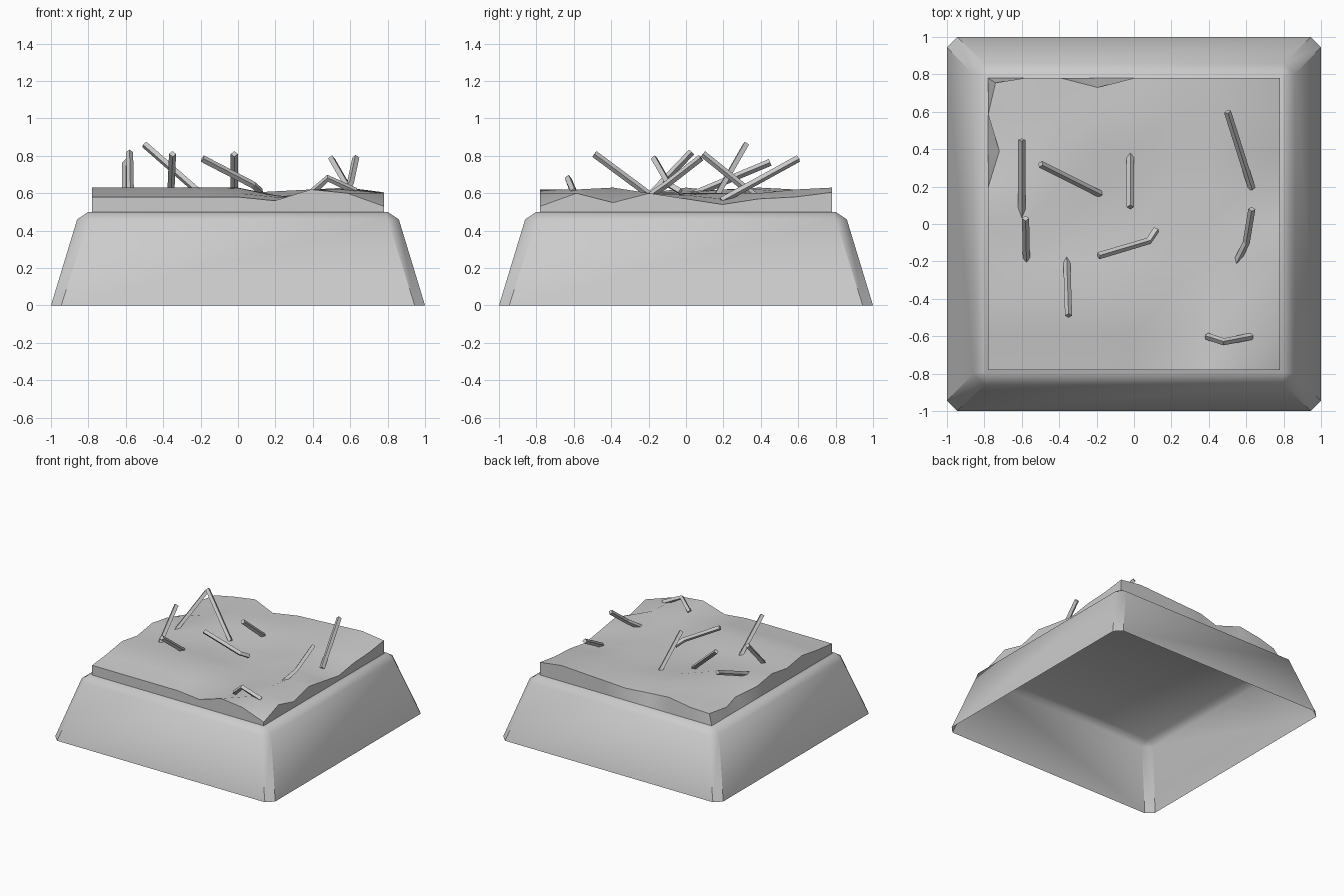
import bpy, bmesh

if "Cube" in bpy.data.objects:
    bpy.data.objects.remove(bpy.data.objects["Cube"])


def finish(name, bm, angle):
    bmesh.ops.recalc_face_normals(bm, faces=bm.faces)
    me = bpy.data.meshes.new(name)
    bm.to_mesh(me)
    bm.free()
    ob = bpy.data.objects.new(name, me)
    bpy.context.collection.objects.link(ob)
    bpy.ops.object.select_all(action='DESELECT')
    ob.select_set(True)
    bpy.context.view_layer.objects.active = ob
    bpy.ops.object.shade_smooth_by_angle(angle=angle)
    return ob


# Tapered base shell, chamfered corners, open underneath
bm = bmesh.new()
rings = []
for half, cut, z in ((1, .055, 0), (.86, .06, .46), (.80, .006, .5)):
    a, b = half, half - cut
    pts = ((b, -a), (a, -b), (a, b), (b, a), (-b, a), (-a, b), (-a, -b), (-b, -a))
    rings.append([bm.verts.new((x, y, z)) for x, y in pts])
for lo, hi in zip(rings, rings[1:]):
    for i in range(8):
        j = (i + 1) % 8
        bm.faces.new((lo[i], lo[j], hi[j], hi[i]))
bm.faces.new(rings[-1])
finish("plinth", bm, .7)

# Uneven ground: heights in hundredths, rows from front to back
heights = (
    (58, 58, 58, 58, 58, 56, 62, 60, 53),
    (60, 60, 60, 60, 60, 58, 58, 62, 60),
    (63, 63, 63, 63, 63, 59, 57, 63, 55),
    (60, 60, 60, 60, 59, 57, 57, 60, 60),
    (63, 61, 60, 60, 58, 57, 60, 59, 57),
    (60, 61, 62, 58, 57, 58, 60, 57, 54),
    (57, 60, 63, 62, 60, 58, 60, 60, 57),
    (58, 60, 62, 61, 60, 61, 61, 62, 58),
    (58, 60, 63, 59, 60, 61, 62, 63, 60.5),
)
nudged = {(0, 8): (.04, -.025), (3, 8): (0, -.05), (0, 6): (.06, 0)}
bm = bmesh.new()
grid = []
for j, row in enumerate(heights):
    line = []
    for i, h in enumerate(row):
        dx, dy = nudged.get((i, j), (0, 0))
        line.append(bm.verts.new((-.78 + .195 * i + dx, -.78 + .195 * j + dy, h / 100)))
    grid.append(line)
for j in range(8):
    for i in range(8):
        bm.faces.new((grid[j][i], grid[j][i + 1], grid[j + 1][i + 1], grid[j + 1][i]))
# Skirt down to the plinth
border = ([(i, 0) for i in range(8)] + [(8, i) for i in range(8)]
          + [(8 - i, 8) for i in range(8)] + [(0, 8 - i) for i in range(8)])
foot = [bm.verts.new((-.78 + .195 * i, -.78 + .195 * j, .5)) for i, j in border]
for k, (i, j) in enumerate(border):
    n = (k + 1) % len(border)
    i2, j2 = border[n]
    bm.faces.new((foot[k], foot[n], grid[j2][i2], grid[j][i]))
finish("ground", bm, .52)


# Sticks poking out of the ground
def stick(name, pts, r=.019):
    cu = bpy.data.curves.new(name, 'CURVE')
    cu.dimensions = '3D'
    cu.bevel_depth = r
    cu.bevel_resolution = 0
    cu.use_fill_caps = True
    sp = cu.splines.new('POLY')
    sp.points.add(len(pts) - 1)
    for p, co in zip(sp.points, pts):
        p.co = (*co, 1)
    sp.use_smooth = False
    ob = bpy.data.objects.new(name, cu)
    bpy.context.collection.objects.link(ob)


sticks = (
    ((-.60, .45, .765), (-.60, .03, .59)),
    ((-.58, .03, .82), (-.575, -.2, .58)),
    ((-.50, .32, .86), (-.18, .16, .58)),
    ((-.02, .09, .81), (-.02, .40, .56)),
    ((-.19, -.17, .785), (.08, -.09, .645), (.12, -.03, .61)),
    ((-.35, -.49, .81), (-.36, -.18, .58)),
    ((.50, .60, .785), (.63, .19, .56)),
    ((.63, .08, .79), (.60, -.10, .65), (.55, -.20, .58)),
    ((.39, -.60, .60), (.48, -.63, .68), (.63, -.60, .61)),
)
for k, pts in enumerate(sticks):
    stick(f"stick_{k + 1}", pts)
